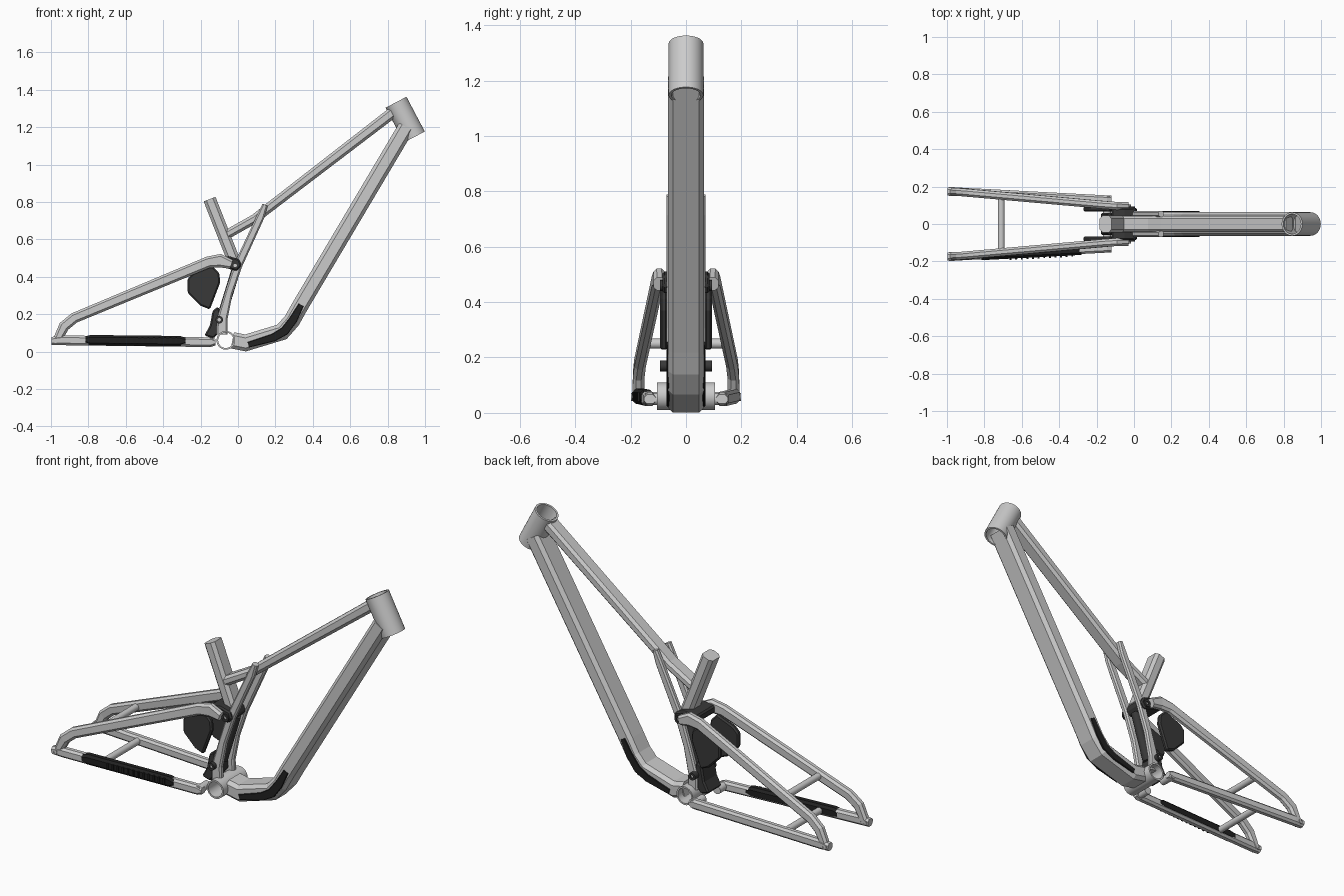
import bpy, bmesh, math
from mathutils import Vector

if "Cube" in bpy.data.objects:
    bpy.data.objects.remove(bpy.data.objects["Cube"])


def material(name, c):
    m = bpy.data.materials.new(name)
    m.diffuse_color = (c, c, c, 1)
    m.use_nodes = True
    m.node_tree.nodes["Principled BSDF"].inputs["Base Color"].default_value = m.diffuse_color
    return m


DARK = material("dark_link", 0.04)
RUBBER = material("rubber_guard", 0.015)


def finish(name, bm, mat=None, smooth=False):
    bmesh.ops.recalc_face_normals(bm, faces=bm.faces)
    me = bpy.data.meshes.new(name)
    bm.to_mesh(me)
    bm.free()
    ob = bpy.data.objects.new(name, me)
    bpy.context.collection.objects.link(ob)
    if mat:
        me.materials.append(mat)
    if smooth:
        bpy.ops.object.select_all(action='DESELECT')
        ob.select_set(True)
        bpy.context.view_layer.objects.active = ob
        bpy.ops.object.shade_smooth_by_angle(angle=math.radians(35))
    return ob


def sweep(name, path, w, h, ch, mat=None):
    """Chamfered box tube along a path with mitred bends; h may be a list."""
    P = [Vector(p) for p in path]
    hs = h if isinstance(h, list) else [h] * len(P)
    bm = bmesh.new()
    rings = []
    for i, p in enumerate(P):
        a = (p - P[i - 1]).normalized() if i else None
        b = (P[i + 1] - p).normalized() if i < len(P) - 1 else None
        t = ((a or b) + (b or a)).normalized()
        k = 1 / max(0.5, t.dot(a or b))
        n = t.cross(Vector((0, 1, 0))).normalized()
        u, v = w / 2, hs[i] / 2
        sec = [(u, v - ch), (u - ch, v), (ch - u, v), (-u, v - ch),
               (-u, ch - v), (ch - u, -v), (u - ch, -v), (u, ch - v)]
        rings.append([bm.verts.new(p + Vector((0, s, 0)) + n * (q * k)) for s, q in sec])
    for r, s in zip(rings, rings[1:]):
        for j in range(8):
            bm.faces.new((r[j], r[(j + 1) % 8], s[(j + 1) % 8], s[j]))
    bm.faces.new(rings[0])
    bm.faces.new(rings[-1])
    return finish(name, bm, mat)


def plate(name, pts, y0, y1, mat=None, bevel=0.008):
    """Side-view outline extruded across y."""
    bm = bmesh.new()
    A = [bm.verts.new((x, y0, z)) for x, z in pts]
    B = [bm.verts.new((x, y1, z)) for x, z in pts]
    bm.faces.new(A)
    bm.faces.new(B[::-1])
    for i in range(len(pts)):
        j = (i + 1) % len(pts)
        bm.faces.new((A[i], A[j], B[j], B[i]))
    ob = finish(name, bm, mat)
    if bevel:
        m = ob.modifiers.new("Bevel", 'BEVEL')
        m.width = bevel
        m.segments = 1
    return ob


def tube(name, a, b, r, inner=0, mat=None, n=32):
    """Cylinder, or open tube when inner is set, between two points."""
    a, b = Vector(a), Vector(b)
    q = (b - a).to_track_quat('Z', 'Y')
    bm = bmesh.new()

    def ring(c, rad):
        return [bm.verts.new(c + q @ Vector((rad * math.cos(2 * math.pi * i / n),
                                             rad * math.sin(2 * math.pi * i / n), 0)))
                for i in range(n)]
    loops = [ring(a, r), ring(b, r)]
    if inner:
        loops += [ring(b, inner), ring(a, inner), loops[0]]
    for s, t in zip(loops, loops[1:]):
        for i in range(n):
            j = (i + 1) % n
            bm.faces.new((s[i], s[j], t[j], t[i]))
    if not inner:
        bm.faces.new(loops[0])
        bm.faces.new(loops[1])
    return finish(name, bm, mat, True)


# Front triangle
tube("head_tube", (0.845, 0, 1.333), (0.943, 0, 1.147), 0.063, 0.053)
sweep("down_tube", [(0.90, 0, 1.20), (0.33, 0, 0.24), (0.288, 0, 0.165), (0.235, 0, 0.105),
                    (0.04, 0, 0.046), (-0.03, 0, 0.06)], 0.13, 0.088, 0.018)
sweep("top_tube", [(0.83, 0, 1.28), (0.16, 0, 0.765), (0.09, 0, 0.71), (-0.07, 0, 0.62)],
      0.085, [0.06, 0.052, 0.05, 0.05], 0.014)
sweep("seat_tube", [(-0.152, 0, 0.815), (-0.02, 0, 0.48)], 0.09, 0.068, 0.016)
tube("bottom_bracket", (-0.065, -0.105, 0.06), (-0.065, 0.105, 0.06), 0.05, 0.041)

# Suspension centre: lower link, cross bar and damper
plate("lower_link", [(-0.18, 0.085), (-0.13, 0.07), (-0.085, 0.12), (-0.09, 0.2),
                     (-0.105, 0.24), (-0.135, 0.22), (-0.15, 0.14)], -0.06, 0.06, DARK)
plate("rocker_block", [(-0.12, 0.5), (-0.05, 0.51), (0.005, 0.495), (0.02, 0.46),
                       (-0.005, 0.43), (-0.06, 0.445), (-0.12, 0.46)], -0.085, 0.085, DARK)
tube("damper", (-0.01, 0, 0.44), (-0.09, 0, 0.18), 0.024, mat=DARK)

for s, side in ((-1, "right"), (1, "left")):
    # Forked struts from the top tube down to the bottom bracket
    sweep("strut_" + side, [(0.145, s * 0.054, 0.785), (0.12, s * 0.054, 0.72),
                            (0.0, s * 0.054, 0.46), (-0.05, s * 0.054, 0.31),
                            (-0.085, s * 0.054, 0.17), (-0.085, s * 0.054, 0.09)],
          0.032, [0.03, 0.042, 0.045, 0.042, 0.055, 0.06], 0.008)
    # Rocker plates
    plate("rocker_plate_" + side, [(-0.27, 0.39), (-0.24, 0.42), (-0.14, 0.46), (-0.1, 0.42),
                                   (-0.095, 0.37), (-0.15, 0.225), (-0.2, 0.245), (-0.27, 0.315)],
          s * 0.066, s * 0.094, DARK)
    # Pivot bolts
    for nm, x, z in (("upper", -0.015, 0.46), ("lower", -0.1, 0.17)):
        tube(f"{nm}_pivot_{side}", (x, s * 0.06, z), (x, s * 0.093, z), 0.02, 0.009, DARK, 20)
        tube(f"{nm}_pivot_core_{side}", (x, s * 0.06, z), (x, s * 0.086, z), 0.01, n=16)
    # Rear stays
    sweep("chainstay_" + side, [(-0.997, s * 0.174, 0.057), (-0.94, s * 0.174, 0.06),
                                (-0.145, s * 0.132, 0.05), (-0.12, s * 0.13, 0.05)],
          0.042, [0.042, 0.052, 0.052, 0.034], 0.011)
    tube("chainstay_pivot_" + side, (-0.145, s * 0.06, 0.05), (-0.145, s * 0.148, 0.05), 0.022)
    sweep("seatstay_" + side, [(-0.972, s * 0.172, 0.05), (-0.93, s * 0.171, 0.135),
                               (-0.875, s * 0.166, 0.18), (-0.16, s * 0.102, 0.477),
                               (-0.095, s * 0.097, 0.486), (-0.035, s * 0.096, 0.466)],
          0.042, [0.045, 0.056, 0.056, 0.062, 0.07, 0.05], 0.012)
    tube("axle_mount_" + side, (-0.975, s * 0.15, 0.057), (-0.975, s * 0.198, 0.057),
         0.014, 0.007, n=16)
    # Rubber strips on the down tube bend
    sweep("down_tube_guard_" + side, [(0.055, s * 0.065, 0.036), (0.19, s * 0.065, 0.075),
                                      (0.25, s * 0.065, 0.11), (0.295, s * 0.065, 0.17),
                                      (0.338, s * 0.065, 0.25)], 0.01,
          [0.03, 0.042, 0.046, 0.044, 0.03], 0.003, RUBBER)

# Bridges between the stays
for nm, z, y in (("seatstay", 0.25, 0.145), ("chainstay", 0.058, 0.155)):
    tube(nm + "_bridge", (-0.71, -y, z), (-0.71, y, z), 0.018, n=20)


# Ribbed chain guard on the drive side
def stay_y(x):
    return -0.174 + (x + 0.94) * 0.0528


sweep("chain_guard", [(x, stay_y(x) - 0.002, z) for x, z in
                      ((-0.815, 0.062), (-0.79, 0.061), (-0.31, 0.056), (-0.28, 0.056))],
      0.048, [0.04, 0.055, 0.055, 0.036], 0.012, RUBBER)
for i in range(12):
    x = -0.66 + i * 0.03
    y = stay_y(x) - 0.024
    plate(f"chain_guard_rib_{i}", [(x - 0.005, 0.042), (x + 0.005, 0.042),
                                   (x + 0.005, 0.076), (x - 0.005, 0.076)],
          y - 0.009, y + 0.006, RUBBER, 0)
